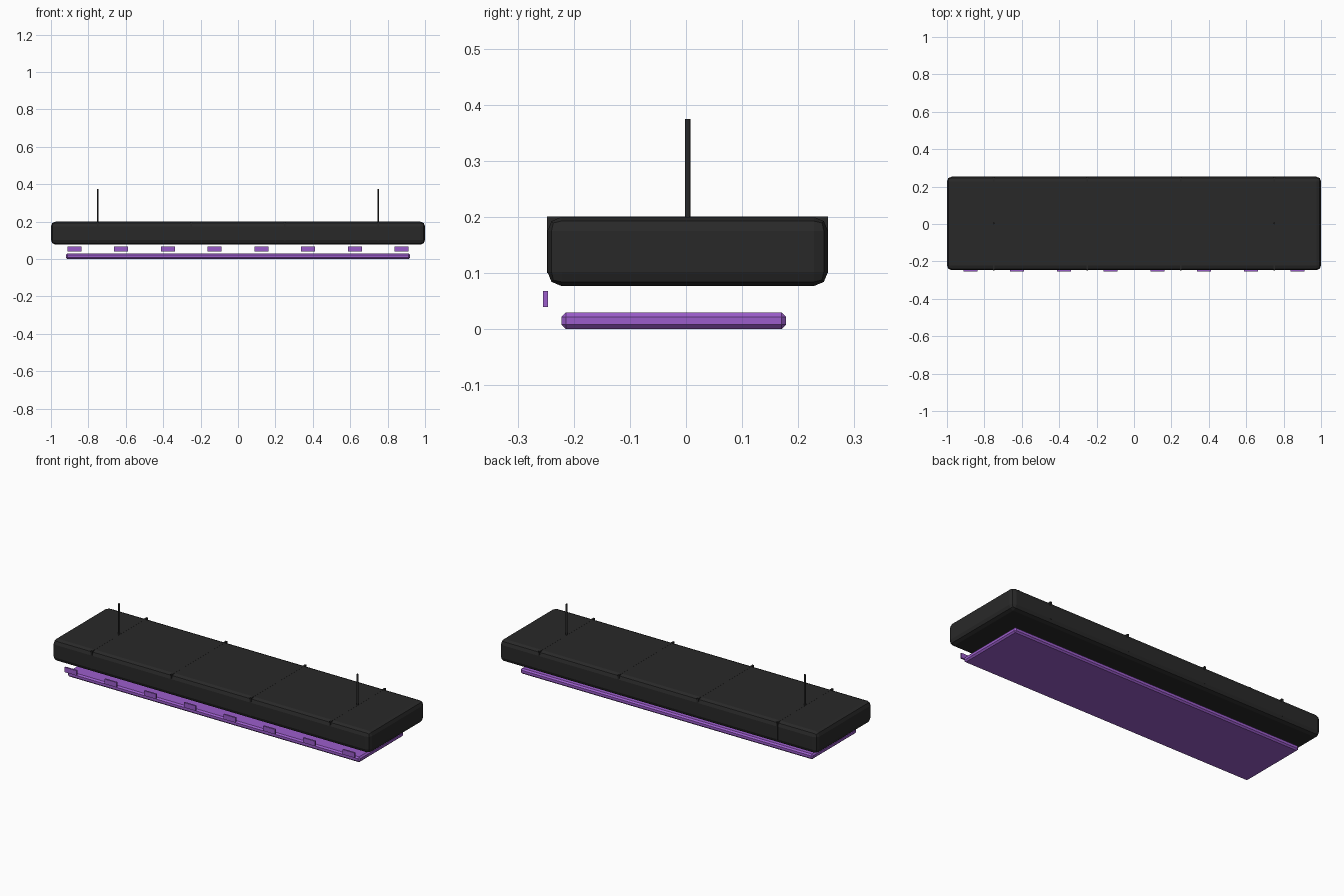
import bpy

if "Cube" in bpy.data.objects:
    bpy.data.objects.remove(bpy.data.objects["Cube"])


def material(name, rgb):
    m = bpy.data.materials.new(name)
    m.diffuse_color = (*rgb, 1)
    m.use_nodes = True
    m.node_tree.nodes["Principled BSDF"].inputs["Base Color"].default_value = m.diffuse_color
    return m


BLACK = material("charcoal_black", (0.022, 0.022, 0.022))
PURPLE = material("purple", (0.33, 0.11, 0.6))
CY = 0.003  # depth centre of the housing


def box(name, x, y, z, mat, bevel=0, segments=1):
    """Box from (min, max) ranges, with optional bevel."""
    ranges = (x, y, z)
    bpy.ops.mesh.primitive_cube_add(size=1, location=[(a + b) / 2 for a, b in ranges])
    o = bpy.context.object
    o.name = name
    o.scale = [b - a for a, b in ranges]
    bpy.ops.object.transform_apply(location=False, rotation=False, scale=True)
    o.data.materials.append(mat)
    if bevel:
        mod = o.modifiers.new("bevel", 'BEVEL')
        mod.width = bevel
        mod.segments = segments
    return o


# Main housing
box("housing", (-1, 1), (CY - 0.25, CY + 0.25), (0.077, 0.2), BLACK, 0.025, 2)

# Seam ribs, showing at the bevelled edges
for i in range(4):
    x = -0.75 + 0.5 * i
    box(f"seam_rib_{i + 1}", (x - 0.005, x + 0.005),
        (CY - 0.2505, CY + 0.2505), (0.1, 0.2005), BLACK)

# Hanging rods
for side, x in (("left", -0.75), ("right", 0.75)):
    bpy.ops.mesh.primitive_cylinder_add(vertices=12, radius=0.005, depth=0.2,
                                        location=(x, CY, 0.275))
    rod = bpy.context.object
    rod.name = f"hanging_rod_{side}"
    rod.data.materials.append(BLACK)

# Lower light panel
box("light_panel", (-0.92, 0.92), (-0.222, 0.178), (0, 0.03), PURPLE, 0.008, 1)

# Row of front indicator plates
for i in range(8):
    x = -0.875 + 0.25 * i
    box(f"indicator_{i + 1}", (x - 0.0375, x + 0.0375),
        (-0.255, -0.246), (0.04, 0.068), PURPLE)
